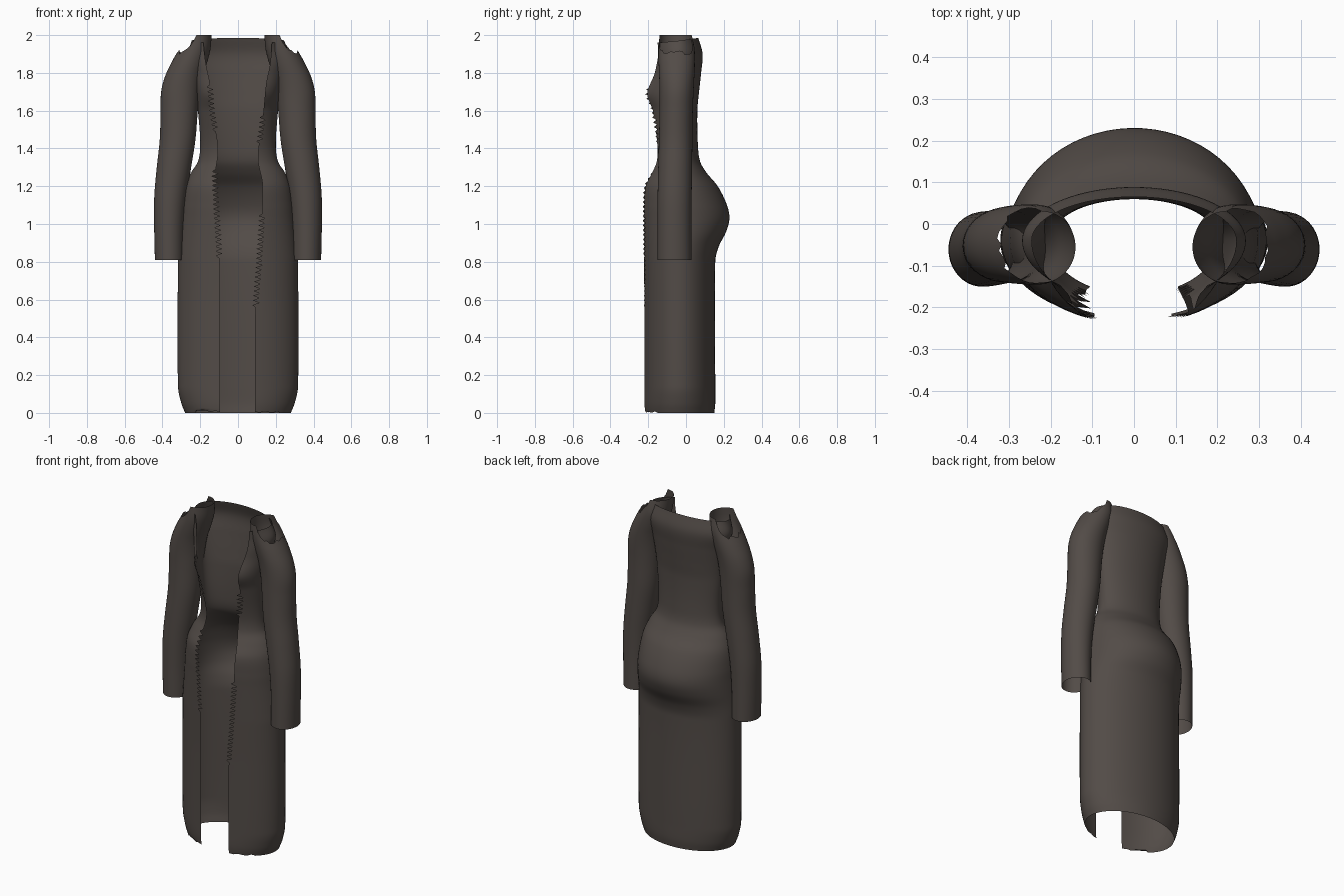
import bpy, bmesh, math, random

random.seed(4)
cube = bpy.data.objects.get("Cube")
if cube:
    bpy.data.objects.remove(cube)

cloth = bpy.data.materials.new("dark brown cloth")
colour = (0.085, 0.071, 0.063, 1)
cloth.use_nodes = True
cloth.diffuse_color = colour
cloth.node_tree.nodes["Principled BSDF"].inputs["Base Color"].default_value = colour


def sample(table, z):
    """Smoothly interpolate the rows of a table keyed by height."""
    z = min(max(z, table[0][0]), table[-1][0])
    i = 0
    while i < len(table) - 2 and z > table[i + 1][0]:
        i += 1
    a, b = table[i], table[i + 1]
    before, after = table[max(i - 1, 0)], table[min(i + 2, len(table) - 1)]
    h = b[0] - a[0]
    t = (z - a[0]) / h
    out = []
    for k in range(1, len(a)):
        slope_a = (b[k] - before[k]) / (b[0] - before[0]) * h
        slope_b = (after[k] - a[k]) / (after[0] - a[0]) * h
        out.append((2*t**3 - 3*t**2 + 1) * a[k] + (t**3 - 2*t**2 + t) * slope_a
                   + (3*t**2 - 2*t**3) * b[k] + (t**3 - t**2) * slope_b)
    return out


def skin(name, rows, closed=False):
    """Make a smooth open sheet or tube from rows of points."""
    bm = bmesh.new()
    grid = [[bm.verts.new(p) for p in row] for row in rows]
    count = len(grid[0])
    for low, high in zip(grid, grid[1:]):
        for j in range(count if closed else count - 1):
            k = (j + 1) % count
            bm.faces.new((low[j], low[k], high[k], high[j]))
    mesh = bpy.data.meshes.new(name)
    bm.to_mesh(mesh)
    bm.free()
    mesh.materials.append(cloth)
    mesh.shade_smooth()
    obj = bpy.data.objects.new(name, mesh)
    bpy.context.collection.objects.link(obj)
    return obj


# Coat body: height, half width, y of the front edge, y of the back
BODY = [
    (0, .28, -.215, .15), (.05, .30, -.22, .155), (.14, .318, -.22, .155),
    (.8, .318, -.22, .155), (.88, .313, -.22, .173), (.96, .306, -.22, .213),
    (1.03, .30, -.22, .23), (1.1, .295, -.22, .217), (1.2, .28, -.213, .168),
    (1.27, .25, -.18, .11), (1.33, .212, -.155, .075), (1.42, .20, -.15, .063),
    (1.6, .212, -.175, .06), (1.69, .222, -.205, .068), (1.8, .242, -.165, .08),
    (1.9, .268, -.148, .088), (1.985, .245, -.15, .065),
]
# Half width of the front opening on either side
RIGHT_EDGE = [(0, .095), (.8, .097), (1.25, .12), (1.4, .105), (1.6, .137),
              (1.75, .15), (1.85, .17), (2, .185)]
LEFT_EDGE = [(0, .09), (.55, .092), (.8, .11), (1.2, .13), (1.35, .105),
             (1.55, .13), (1.75, .15), (1.85, .17), (2, .18)]
# Height ranges where the torn edge is saw-toothed
RIGHT_TEETH = [(.82, 1.28), (1.5, 1.73)]
LEFT_TEETH = [(.57, 1.05), (1.43, 1.57)]
MID_Y = -.04


def edge_x(table, teeth, z, row):
    x = sample(table, z)[0]
    if any(a < z < b for a, b in teeth):
        x += .017 if row % 2 else -.017
    return x


rows = []
STEPS, COLUMNS = 160, 56
for r in range(STEPS + 1):
    z = 1.985 * r / STEPS
    width, front, back = sample(BODY, z)
    opening = sample(LEFT_EDGE, z)[0]
    depth = (MID_Y - front) / math.sqrt(1 - (opening / width) ** 2)
    # Angles run from the left edge round the back to the right edge
    ends = [math.asin(sample(t, z)[0] / width) for t in (LEFT_EDGE, RIGHT_EDGE)]
    torn = [math.asin(edge_x(t, s, z, r) / width) for t, s in
            ((LEFT_EDGE, LEFT_TEETH), (RIGHT_EDGE, RIGHT_TEETH))]
    row = []
    for c in range(COLUMNS + 1):
        pair = torn if c in (0, COLUMNS) else ends
        f = c / COLUMNS
        angle = pair[0] + f * (2 * math.pi - pair[0] - pair[1])
        y = -math.cos(angle)
        drop = 0
        if z > 1.85:
            drop = .03 * (1 - y) / 2 * (z - 1.85) / .135
        lift = random.uniform(0, .02) if r == 0 and y < -.6 else 0
        row.append((width * math.sin(angle),
                    MID_Y + y * (depth if y < 0 else back - MID_Y),
                    z - drop + lift))
    rows.append(row)
skin("coat_body", rows)

# Sleeves: height, inner x, outer x, front y, back y
SLEEVE = [
    (.81, .288, .44, -.15, .028), (1.0, .285, .444, -.15, .028),
    (1.15, .272, .443, -.15, .03), (1.3, .248, .43, -.147, .032),
    (1.45, .225, .414, -.143, .034), (1.6, .213, .41, -.14, .036),
    (1.7, .203, .407, -.14, .04), (1.78, .188, .387, -.142, .044),
    (1.86, .162, .35, -.145, .047), (1.93, .145, .312, -.145, .045),
    (2, .14, .30, -.14, .03),
]


def sleeve(name, side):
    count, steps = 40, 60
    # The open shoulder is high at the neck and torn away outside
    tops = []
    for j in range(count):
        out = math.cos(2 * math.pi * j / count)
        top = 2 - .08 * min(max(out * 1.6, 0), 1)
        tops.append(top - (random.uniform(0, .025) if out > .1 else 0))
    rings = []
    for i in range(steps + 1):
        ring = []
        for j in range(count):
            z = .81 + (tops[j] - .81) * i / steps
            inner, outer, front, back = sample(SLEEVE, z)
            a = 2 * math.pi * j / count
            x = (inner + outer) / 2 + (outer - inner) / 2 * math.cos(a)
            y = (front + back) / 2 + (back - front) / 2 * math.sin(a)
            ring.append((side * x, y, z))
        rings.append(ring)
    skin(name, rings, closed=True)


sleeve("left_sleeve", 1)
sleeve("right_sleeve", -1)
